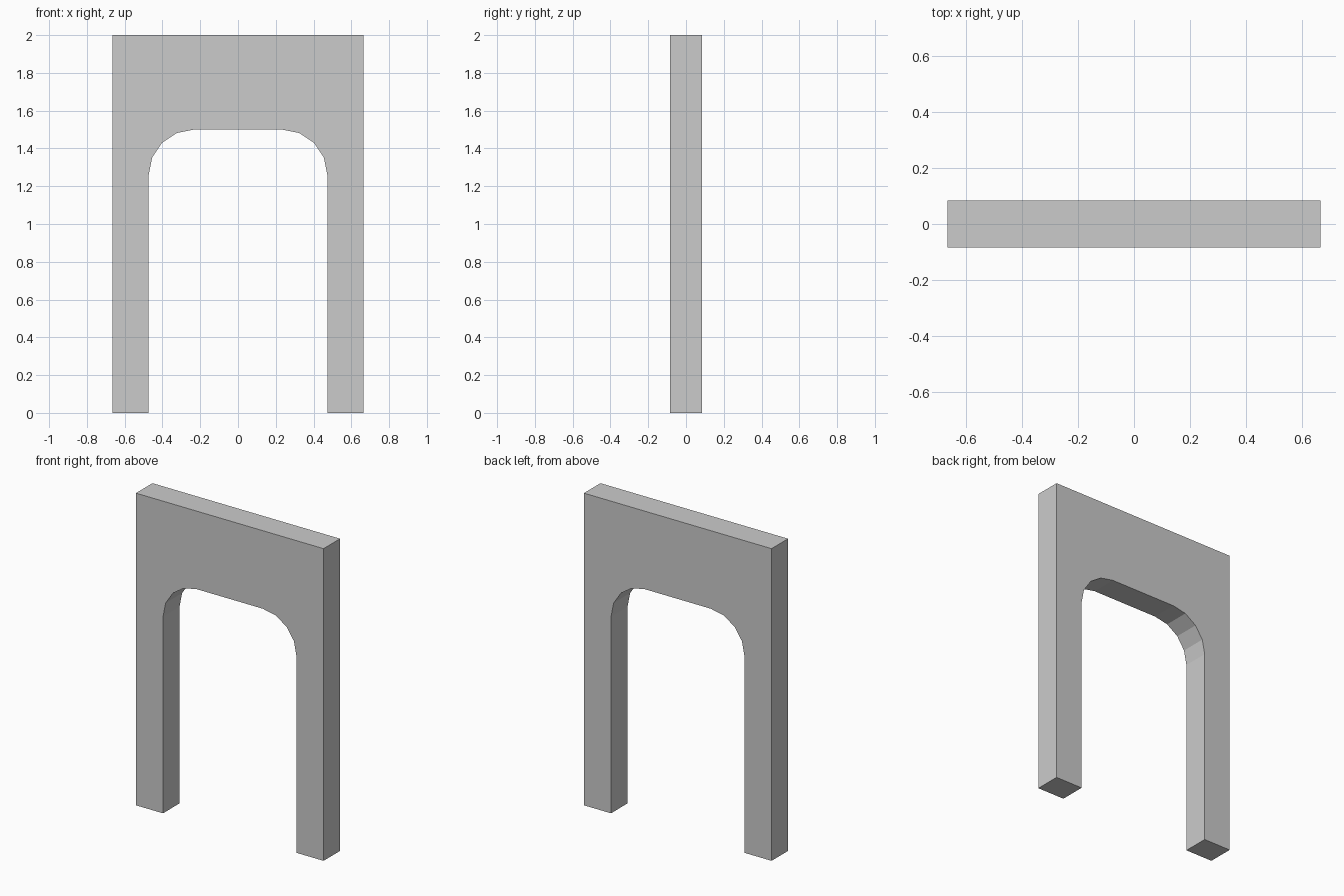
import bpy, bmesh
from math import cos, sin, pi

if "Cube" in bpy.data.objects:
    bpy.data.objects.remove(bpy.data.objects["Cube"])

HALF_W, HEIGHT, DEPTH = 0.665, 2.0, 0.167
OPEN_HALF, OPEN_TOP, RADIUS, SEGMENTS = 0.473, 1.5, 0.24, 4

# Right half of the outline: rounded opening corner, then inner leg, outer leg and top
half = []
for i in range(SEGMENTS + 1):
    a = pi / 2 * (1 - i / SEGMENTS)
    half.append((OPEN_HALF - RADIUS + RADIUS * cos(a),
                 OPEN_TOP - RADIUS + RADIUS * sin(a)))
half += [(OPEN_HALF, 0), (HALF_W, 0), (HALF_W, HEIGHT)]

# Mirror to the full outline
outline = half + [(-x, z) for x, z in reversed(half)]

# Extrude the outline through the wall thickness
bm = bmesh.new()
face = bm.faces.new([bm.verts.new((x, -DEPTH / 2, z)) for x, z in outline])
ext = bmesh.ops.extrude_face_region(bm, geom=[face], use_keep_orig=True)
moved = [v for v in ext["geom"] if isinstance(v, bmesh.types.BMVert)]
bmesh.ops.translate(bm, verts=moved, vec=(0, DEPTH, 0))
bmesh.ops.recalc_face_normals(bm, faces=bm.faces)

mesh = bpy.data.meshes.new("doorway_frame")
bm.to_mesh(mesh)
bm.free()
bpy.context.collection.objects.link(bpy.data.objects.new("doorway_frame", mesh))
